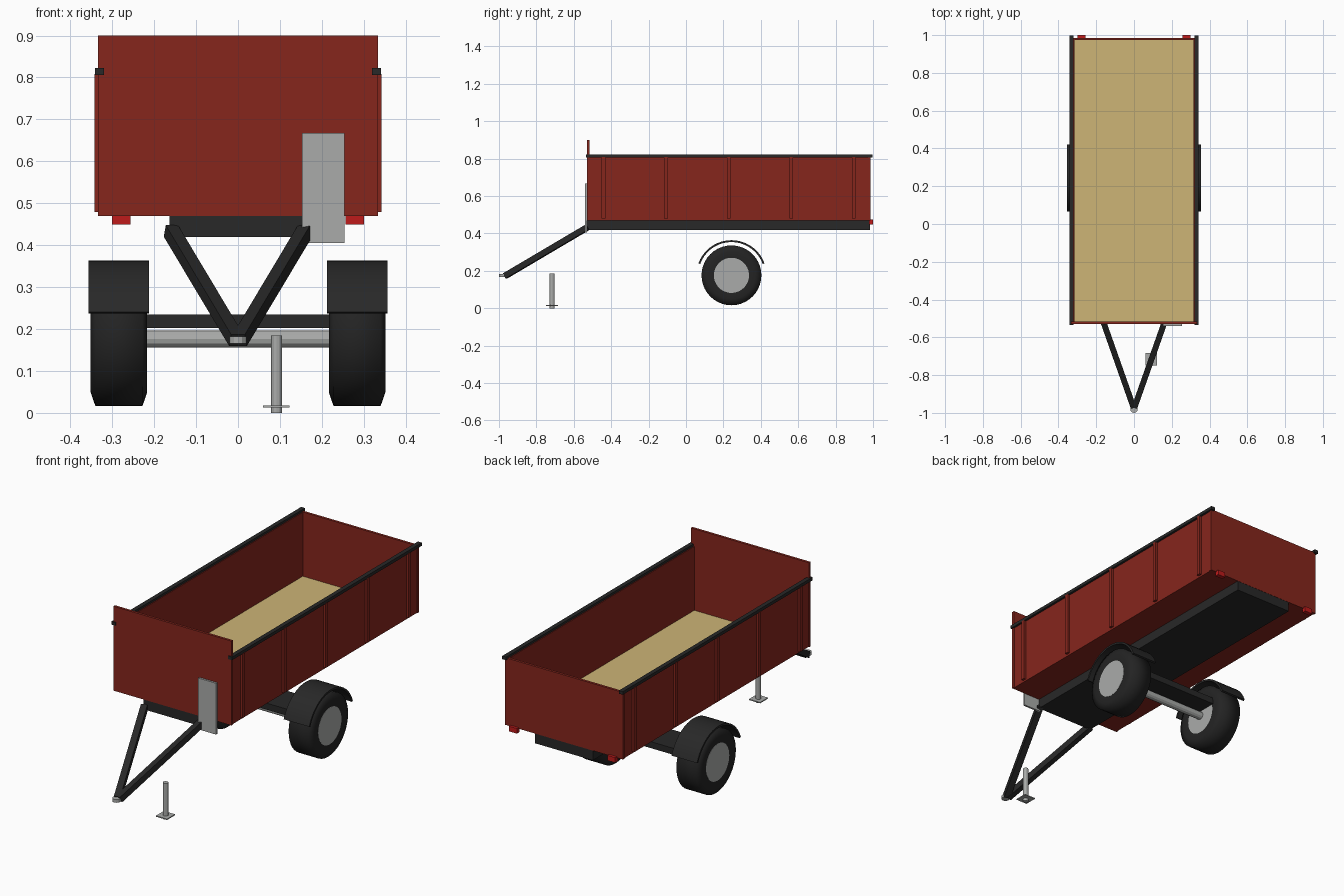
import bpy, bmesh, math
from mathutils import Vector, Matrix

cube = bpy.data.objects.get("Cube")
if cube:
    bpy.data.objects.remove(cube, do_unlink=True)


def material(name, rgb):
    m = bpy.data.materials.new(name)
    m.use_nodes = True
    col = (*rgb, 1)
    m.diffuse_color = col
    m.node_tree.nodes["Principled BSDF"].inputs["Base Color"].default_value = col
    return m


RED = material("board red", (0.24, 0.019, 0.012))
DARK = material("frame dark grey", (0.021, 0.021, 0.021))
RUBBER = material("tyre black", (0.017, 0.017, 0.017))
GREY = material("metal grey", (0.40, 0.41, 0.40))
WOOD = material("floor tan", (0.61, 0.46, 0.18))
LAMP = material("lamp red", (0.52, 0.011, 0.011))


def finish(bm, name, mat, smooth_angle=0):
    bmesh.ops.recalc_face_normals(bm, faces=bm.faces)
    me = bpy.data.meshes.new(name)
    bm.to_mesh(me)
    bm.free()
    me.materials.append(mat)
    ob = bpy.data.objects.new(name, me)
    bpy.context.collection.objects.link(ob)
    if smooth_angle:
        bpy.ops.object.select_all(action='DESELECT')
        ob.select_set(True)
        bpy.context.view_layer.objects.active = ob
        bpy.ops.object.shade_smooth_by_angle(angle=math.radians(smooth_angle))
    return ob


def box(name, mat, x, y, z):
    """Box from (min, max) ranges."""
    bm = bmesh.new()
    size = [abs(r[1] - r[0]) for r in (x, y, z)]
    mid = Vector([(r[0] + r[1]) / 2 for r in (x, y, z)])
    bmesh.ops.create_cube(bm, size=1, matrix=Matrix.Translation(mid) @ Matrix.Diagonal((*size, 1)))
    return finish(bm, name, mat)


def rod(name, mat, a, b, radius, sides=12):
    """Cylinder between two points."""
    a, b = Vector(a), Vector(b)
    bm = bmesh.new()
    turn = (b - a).to_track_quat('Z', 'Y').to_matrix().to_4x4()
    bmesh.ops.create_cone(bm, cap_ends=True, segments=sides, radius1=radius, radius2=radius,
                          depth=(b - a).length, matrix=Matrix.Translation((a + b) / 2) @ turn)
    return finish(bm, name, mat, 25)


def beam(name, mat, a, b, width):
    """Square bar between two points."""
    a, b = Vector(a), Vector(b)
    bm = bmesh.new()
    turn = (b - a).to_track_quat('Z', 'Y').to_matrix().to_4x4()
    bmesh.ops.create_cube(bm, size=1, matrix=Matrix.Translation((a + b) / 2) @ turn
                          @ Matrix.Diagonal((width, width, (b - a).length, 1)))
    return finish(bm, name, mat)


WHEEL_X, WHEEL_Y, WHEEL_Z = 0.284, 0.243, 0.176


def tyre(name, cx):
    profile = [(-0.064, 0.092), (-0.0675, 0.127), (-0.056, 0.16),
               (0.056, 0.16), (0.0675, 0.127), (0.064, 0.092)]
    bm = bmesh.new()
    c = Vector((cx, WHEEL_Y, WHEEL_Z))
    vs = [bm.verts.new(c + Vector((x, 0, r))) for x, r in profile]
    es = [bm.edges.new(p) for p in zip(vs, vs[1:])]
    bmesh.ops.spin(bm, geom=vs + es, cent=c, axis=(1, 0, 0), angle=math.tau, steps=40)
    bmesh.ops.remove_doubles(bm, verts=bm.verts, dist=0.0001)
    return finish(bm, name, RUBBER, 85)


def mudguard(name, cx):
    bm = bmesh.new()
    c = Vector((cx, WHEEL_Y, WHEEL_Z))
    steps, ends = 18, math.radians(20)
    rings = []
    for i in range(steps + 1):
        t = ends + (math.pi - 2 * ends) * i / steps
        d = Vector((0, math.cos(t), math.sin(t)))
        rings.append([bm.verts.new(c + d * r + Vector((w, 0, 0)))
                      for r, w in ((0.178, -0.072), (0.188, -0.072), (0.188, 0.072), (0.178, 0.072))])
    for p, q in zip(rings, rings[1:]):
        for k in range(4):
            bm.faces.new((p[k], p[(k + 1) % 4], q[(k + 1) % 4], q[k]))
    bm.faces.new(rings[0])
    bm.faces.new(rings[-1])
    return finish(bm, name, DARK, 40)


# Load bed
box("bed_underside", RED, (-0.328, 0.328), (-0.52, 0.985), (0.469, 0.48))
box("bed_floor", WOOD, (-0.315, 0.315), (-0.517, 0.973), (0.48, 0.484))
box("front_board", RED, (-0.334, 0.334), (-0.53, -0.517), (0.469, 0.9))
box("tailgate", RED, (-0.334, 0.334), (0.973, 0.986), (0.469, 0.812))

# Chassis
box("chassis", DARK, (-0.163, 0.163), (-0.53, 0.985), (0.419, 0.469))

# Parts repeated on both sides
for s, side in ((1, "left"), (-1, "right")):
    box(side + "_board", RED, (s * 0.315, s * 0.33), (-0.525, 0.985), (0.469, 0.81))
    box(side + "_top_rail", DARK, (s * 0.319, s * 0.341), (-0.535, 0.997), (0.806, 0.822))
    for i in range(5):
        y = -0.441 + i * 0.3345
        box(f"{side}_post_{i + 1}", RED, (s * 0.328, s * 0.3425), (y - 0.01, y + 0.01), (0.479, 0.808))
    box(side + "_tail_lamp", LAMP, (s * 0.256, s * 0.3), (0.978, 1.0), (0.449, 0.475))
    beam(side + "_drawbar", DARK, (s * 0.16, -0.525, 0.434), (s * 0.004, -0.967, 0.173), 0.031)
    tyre(side + "_tyre", s * WHEEL_X)
    rod(side + "_hub", GREY, (s * 0.22, WHEEL_Y, WHEEL_Z), (s * 0.349, WHEEL_Y, WHEEL_Z), 0.094, 40)
    mudguard(side + "_mudguard", s * WHEEL_X)

# Axle
rod("axle_tube", GREY, (-0.23, WHEEL_Y, 0.176), (0.23, WHEEL_Y, 0.176), 0.02)
box("axle_beam", DARK, (-0.22, 0.22), (0.175, 0.34), (0.202, 0.235))

# Coupling, support leg and front plate
rod("coupling", GREY, (0, -0.98, 0.166), (0, -0.98, 0.182), 0.02)
rod("support_leg", GREY, (0.092, -0.716, 0), (0.092, -0.716, 0.185), 0.013)
box("support_foot", GREY, (0.06, 0.123), (-0.748, -0.684), (0.013, 0.018))
box("front_plate", GREY, (0.153, 0.254), (-0.54, -0.53), (0.405, 0.667))
